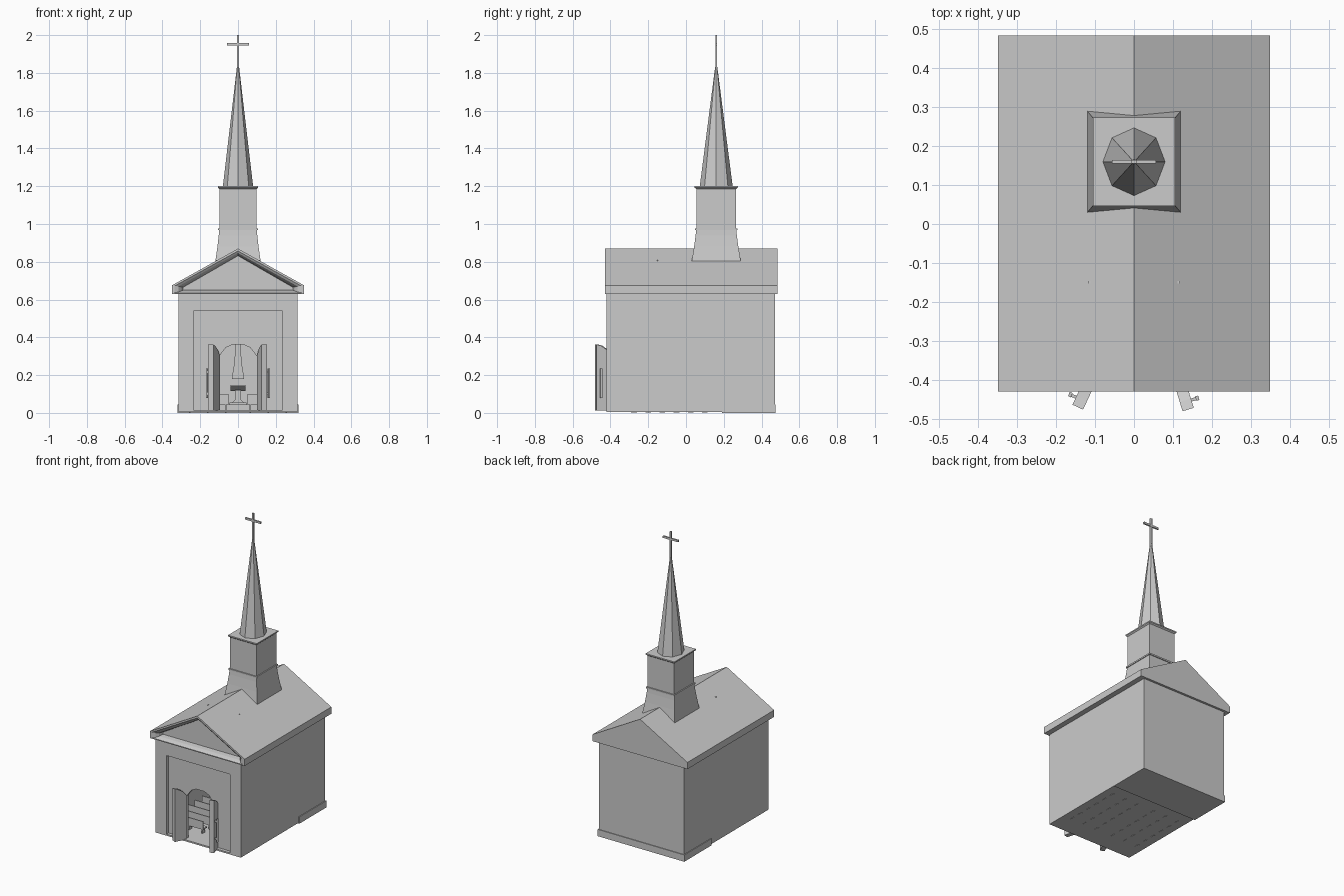
import bpy
import bmesh
from math import sin, cos, tau, radians

cube = bpy.data.objects.get("Cube")
if cube:
    bpy.data.objects.remove(cube, do_unlink=True)


def loft(name, rings):
    """Closed solid skinned through rings of equal point count."""
    bm = bmesh.new()
    loops = [[bm.verts.new(p) for p in ring] for ring in rings]
    n = len(loops[0])
    for a, b in zip(loops, loops[1:]):
        for i in range(n):
            j = (i + 1) % n
            bm.faces.new((a[i], a[j], b[j], b[i]))
    bm.faces.new(loops[0])
    bm.faces.new(loops[-1])
    bmesh.ops.recalc_face_normals(bm, faces=bm.faces)
    mesh = bpy.data.meshes.new(name)
    bm.to_mesh(mesh)
    bm.free()
    obj = bpy.data.objects.new(name, mesh)
    bpy.context.collection.objects.link(obj)
    return obj


def rect(cx, cy, hx, hy, z):
    return [(cx - hx, cy - hy, z), (cx + hx, cy - hy, z),
            (cx + hx, cy + hy, z), (cx - hx, cy + hy, z)]


def box(name, x0, x1, y0, y1, z0, z1):
    cx, cy, hx, hy = (x0 + x1) / 2, (y0 + y1) / 2, (x1 - x0) / 2, (y1 - y0) / 2
    return loft(name, [rect(cx, cy, hx, hy, z) for z in (z0, z1)])


def mirrored(half):
    """Right-hand outline followed by its reflection."""
    return half + [(-x, v) for x, v in reversed(half)]


def prism_y(name, outline, y0, y1):
    return loft(name, [[(x, y, z) for x, z in outline] for y in (y0, y1)])


def prism_z(name, outline, z0, z1):
    return loft(name, [[(x, y, z) for x, y in outline] for z in (z0, z1)])


BASE, EAVE = 0.005, 0.63
FRONT, BACK = -0.42, 0.47
PANEL = FRONT + 0.022

# Side and back walls as one U-shaped plan
prism_z("walls", mirrored([(0.295, FRONT), (0.315, FRONT), (0.315, BACK)])[:3]
        + [(-0.315, BACK), (-0.315, FRONT), (-0.295, FRONT),
           (-0.295, BACK - 0.02), (0.295, BACK - 0.02)], BASE, EAVE)

# Front wall: outer surround, then the recessed panel with the arched doorway
prism_y("front_surround", mirrored([(0.235, 0.54), (0.235, BASE),
        (0.295, BASE), (0.295, EAVE)]), FRONT, PANEL + 0.02)
arch = [(0.03, 0.362), (0.065, 0.345), (0.1, 0.3), (0.1, BASE)]
prism_y("front_panel", mirrored(arch + [(0.24, BASE), (0.24, 0.55)]),
        PANEL, PANEL + 0.02)
box("floor", -0.3, 0.3, FRONT, BACK - 0.01, BASE, 0.015)
box("chancel_platform", -0.32, 0.32, 0.19, 0.475, 0, 0.045)


# Gabled roof with a coved, recessed pediment at the front
def gable(half, low, high, ridge, y):
    return [(-half, y, low), (half, y, low), (half, y, high),
            (0, y, ridge), (-half, y, high)]


loft("roof", [
    gable(0.35, EAVE, 0.675, 0.87, 0.485),
    gable(0.35, EAVE, 0.675, 0.87, -0.43),
    gable(0.335, 0.636, 0.672, 0.857, -0.43),
    gable(0.315, 0.64, 0.67, 0.846, -0.422),
    gable(0.3, 0.646, 0.667, 0.838, -0.405),
    gable(0.29, 0.65, 0.665, 0.832, -0.375),
])

# Tower: flared foot, shaft, string course and cap
TY = 0.16
loft("tower_foot", [rect(0, TY, hx, hy, z) for hx, hy, z in (
    (0.12, 0.13, 0.803), (0.109, 0.117, 0.88),
    (0.102, 0.109, 0.94), (0.1, 0.106, 0.97))])
loft("tower_shaft", [rect(0, TY, 0.098, 0.105, z) for z in (0.97, 1.19)])
loft("tower_band", [rect(0, TY, 0.105, 0.112, z) for z in (0.967, 0.977)])
loft("tower_cap", [rect(0, TY, hx, hy, z) for hx, hy, z in (
    (0.098, 0.105, 1.185), (0.106, 0.114, 1.192), (0.106, 0.114, 1.2))])

# Eight-sided spire and finial cross
loft("spire", [[(rx * cos(tau * i / 8), TY + ry * sin(tau * i / 8), z)
                for i in range(8)]
               for rx, ry, z in ((0.08, 0.087, 1.2), (0.006, 0.006, 1.83))])
box("cross_post", -0.006, 0.006, TY - 0.005, TY + 0.005, 1.81, 2)
box("cross_arm", -0.057, 0.057, TY - 0.005, TY + 0.005, 1.944, 1.957)


# Open doors, each with a pull handle on the outer face
def door(side, hinge, angle, label):
    a = radians(angle)

    def place(u, t, z):
        return (side * (hinge + u * sin(a) + t * cos(a)),
                -0.4 - u * cos(a) + t * sin(a), z)

    def block(name, u0, u1, t0, t1, z0, z1):
        loft(name, [[place(u, t, z) for u, t in
                     ((u0, t0), (u1, t0), (u1, t1), (u0, t1))]
                    for z in (z0, z1)])

    leaf = [(0, 0.012), (0.085, 0.012), (0.085, 0.362), (0.06, 0.355),
            (0.03, 0.335), (0, 0.3)]
    loft(label + "_door", [[place(u, t, z) for u, z in leaf]
                           for t in (0, 0.03)])
    block(label + "_handle_bar", 0.058, 0.07, 0.042, 0.05, 0.08, 0.235)
    for z in (0.095, 0.21):
        block(label + "_handle_stub", 0.06, 0.068, 0.028, 0.044, z, z + 0.012)


door(1, 0.1, 17, "left")
door(-1, 0.095, 25, "right")

# Two columns of pews facing the chancel
for row in range(6):
    y = -0.29 + row * 0.075
    for side in (-1, 1):
        x0, x1 = sorted((side * 0.05, side * 0.27))
        box("pew_seat", x0, x1, y, y + 0.035, 0.045, 0.053)
        box("pew_back", x0, x1, y - 0.006, y, 0.045, 0.1)
        for k in range(3):
            x = x0 + 0.01 + k * 0.096
            box("pew_leg", x, x + 0.008, y, y + 0.03, 0.003, 0.046)

# Lectern with a sloping top
box("lectern_foot", -0.045, 0.045, 0.22, 0.28, 0.044, 0.055)
loft("lectern_post", [rect(0, 0.25, h, 0.015, z)
                      for h, z in ((0.03, 0.054), (0.015, 0.07), (0.015, 0.12))])
loft("lectern_top", [[(x, 0.22, 0.14), (x, 0.28, 0.115),
                      (x, 0.28, 0.123), (x, 0.22, 0.148)]
                     for x in (-0.04, 0.04)])

# Tapered hanging on the back wall
prism_y("wall_hanging", mirrored([(0.033, 0.18), (0.022, 0.25),
        (0.014, 0.33), (0.014, 0.4)]), 0.435, 0.455)

# Pendant lamps, their rods just breaking the roof slopes
for x in (-0.115, 0.115):
    box("lamp_rod", x - 0.003, x + 0.003, -0.153, -0.147, 0.5, 0.809)
    loft("lamp_shade", [rect(x, -0.15, h, h, z)
                        for h, z in ((0.03, 0.45), (0.01, 0.51))])
